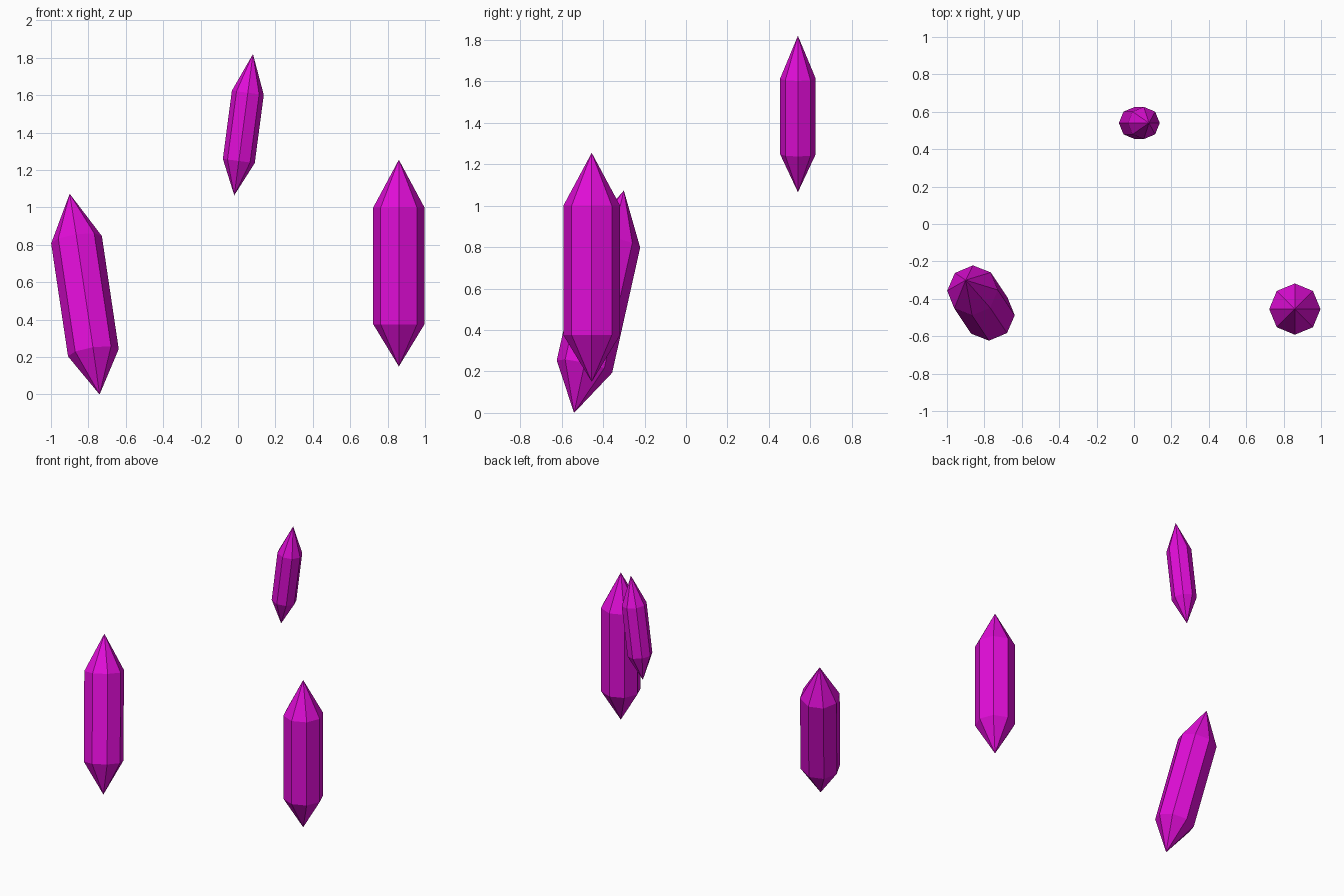
import bpy
import bmesh
from math import cos, sin, tau
from mathutils import Vector

cube = bpy.data.objects.get("Cube")
if cube:
    bpy.data.objects.remove(cube, do_unlink=True)

SIDES = 8

# Single crystal colour
magenta = bpy.data.materials.new("magenta_crystal")
magenta.use_nodes = True
colour = (0.75, 0.004, 0.68, 1.0)
magenta.diffuse_color = colour
shader = next(n for n in magenta.node_tree.nodes if n.type == "BSDF_PRINCIPLED")
shader.inputs["Base Color"].default_value = colour
shader.inputs["Roughness"].default_value = 0.6


def crystal(name, bottom, top, radius, lower, upper):
    """Eight-sided double-pointed prism; lower and upper are the shoulder heights."""
    bottom, top = Vector(bottom), Vector(top)
    axis = top - bottom
    length = axis.length
    bm = bmesh.new()
    low_tip = bm.verts.new((0, 0, 0))
    high_tip = bm.verts.new((0, 0, length))
    rings = [[bm.verts.new((radius * cos(tau * i / SIDES),
                            radius * sin(tau * i / SIDES), length * h))
              for i in range(SIDES)] for h in (lower, upper)]
    low, high = rings
    for i in range(SIDES):
        j = (i + 1) % SIDES
        bm.faces.new((low_tip, low[j], low[i]))
        bm.faces.new((low[i], low[j], high[j], high[i]))
        bm.faces.new((high[i], high[j], high_tip))
    bmesh.ops.recalc_face_normals(bm, faces=bm.faces)
    mesh = bpy.data.meshes.new(name)
    bm.to_mesh(mesh)
    bm.free()
    mesh.materials.append(magenta)
    obj = bpy.data.objects.new(name, mesh)
    obj.location = bottom
    obj.rotation_mode = "QUATERNION"
    obj.rotation_quaternion = Vector((0, 0, 1)).rotation_difference(axis)
    bpy.context.collection.objects.link(obj)
    return obj


# Upright crystal on the left, leaning one on the right, small floating one behind
crystal("upright_crystal", (0.86, -0.455, 0.15), (0.86, -0.455, 1.255), 0.137, 0.204, 0.769)
crystal("leaning_crystal", (-0.74, -0.54, 0.0), (-0.90, -0.30, 1.073), 0.137, 0.208, 0.771)
crystal("small_crystal", (-0.02, 0.54, 1.065), (0.08, 0.54, 1.82), 0.086, 0.243, 0.726)
